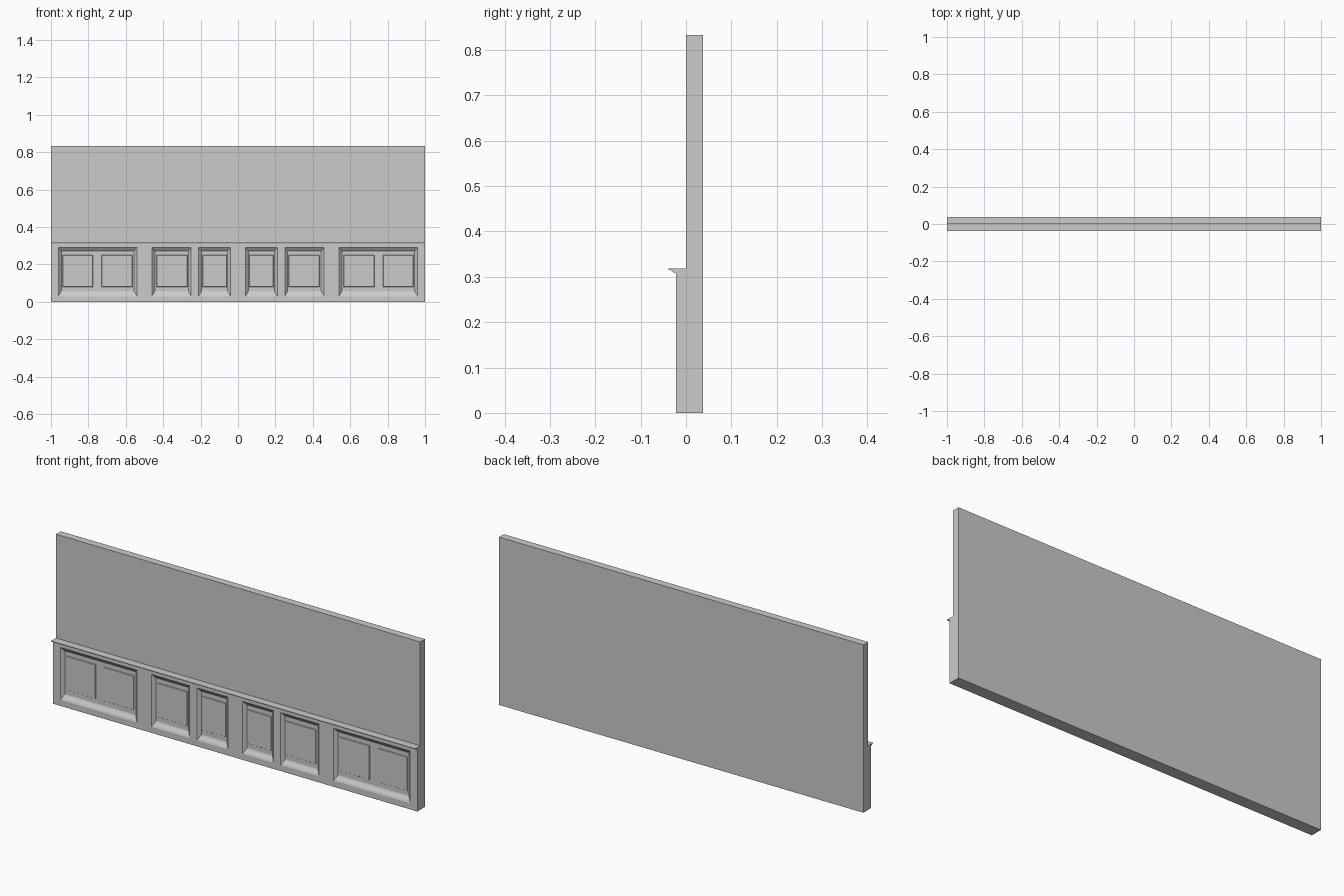
import bpy
import bmesh

cube = bpy.data.objects.get("Cube")
if cube:
    bpy.data.objects.remove(cube, do_unlink=True)

grey = bpy.data.materials.new("plain grey")
grey.use_nodes = True
grey.diffuse_color = (0.6, 0.6, 0.6, 1)
grey.node_tree.nodes["Principled BSDF"].inputs["Base Color"].default_value = (0.6, 0.6, 0.6, 1)


def finish(name, bm):
    bmesh.ops.recalc_face_normals(bm, faces=bm.faces)
    mesh = bpy.data.meshes.new(name)
    bm.to_mesh(mesh)
    bm.free()
    mesh.materials.append(grey)
    obj = bpy.data.objects.new(name, mesh)
    bpy.context.collection.objects.link(obj)
    return obj


def extrude_profile(name, profile, x0, x1):
    """Sweep a (y, z) outline along x."""
    bm = bmesh.new()
    face = bm.faces.new([bm.verts.new((x0, y, z)) for y, z in profile])
    ext = bmesh.ops.extrude_face_region(bm, geom=[face])
    verts = [v for v in ext["geom"] if isinstance(v, bmesh.types.BMVert)]
    bmesh.ops.translate(bm, verts=verts, vec=(x1 - x0, 0, 0))
    return finish(name, bm)


def box(name, x0, x1, y0, y1, z0, z1):
    return extrude_profile(name, [(y0, z0), (y1, z0), (y1, z1), (y0, z1)], x0, x1)


def stepped_panel(name, rings):
    """Join nested rectangles (x0, x1, z0, z1, y) and cap the innermost."""
    bm = bmesh.new()
    loops = []
    for x0, x1, z0, z1, y in rings:
        corners = [(x0, z0), (x1, z0), (x1, z1), (x0, z1)]
        loops.append([bm.verts.new((x, y, z)) for x, z in corners])
    for a, b in zip(loops, loops[1:]):
        for i in range(4):
            j = (i + 1) % 4
            bm.faces.new([a[i], a[j], b[j], b[i]])
    cap = bm.faces.new(loops[-1])
    obj = finish(name, bm)
    # Face the open shell toward the room
    if obj.data.polygons[-1].normal.y > 0:
        obj.data.flip_normals()
    return obj


FRONT, FLOOR, RAISED = -0.022, -0.008, -0.011
LOW, HIGH, RAIL_TOP = 0.03, 0.29, 0.309

# Wall slab and the rails of the panelling
box("wall", -1, 1, 0, 0.0375, 0, 0.833)
box("bottom_rail", -1, 1, FRONT, 0, 0, LOW)
box("top_rail", -1, 1, FRONT, 0, HIGH, RAIL_TOP)

# Moulded ledge along the top of the panelling
extrude_profile("ledge", [(0, RAIL_TOP), (FRONT, RAIL_TOP), (-0.029, 0.31),
                          (-0.03, 0.314), (-0.0385, 0.315), (-0.0385, 0.318),
                          (0, 0.318)], -1, 1)

# Panel openings, each with its raised fields
half = [(0.04, 0.21, [(0.06, 0.19)]),
        (0.25, 0.46, [(0.27, 0.435)]),
        (0.54, 0.96, [(0.565, 0.73), (0.775, 0.937)])]
for side, sign in (("left", 1), ("right", -1)):
    for n, (a, b, fields) in enumerate(half, 1):
        x0, x1 = sorted((a * sign, b * sign))
        stepped_panel(f"{side}_recess_{n}", [
            (x0, x1, LOW, HIGH, FRONT),
            (x0 + 0.004, x1 - 0.004, LOW + 0.008, HIGH - 0.004, -0.019),
            (x0 + 0.013, x1 - 0.013, 0.052, 0.274, -0.01),
            (x0 + 0.015, x1 - 0.015, 0.058, 0.272, FLOOR)])
        for k, (c, d) in enumerate(fields, 1):
            f0, f1 = sorted((c * sign, d * sign))
            stepped_panel(f"{side}_raised_field_{n}_{k}", [
                (f0, f1, 0.08, 0.25, FLOOR),
                (f0 + 0.002, f1 - 0.002, 0.082, 0.248, RAISED)])

    # Upright stiles between the openings
    for n, (a, b) in enumerate([(0, 0.04), (0.21, 0.25), (0.46, 0.54), (0.96, 1)], 1):
        x0, x1 = sorted((a * sign, b * sign))
        box(f"{side}_stile_{n}", x0, x1, FRONT, 0, LOW, HIGH)
